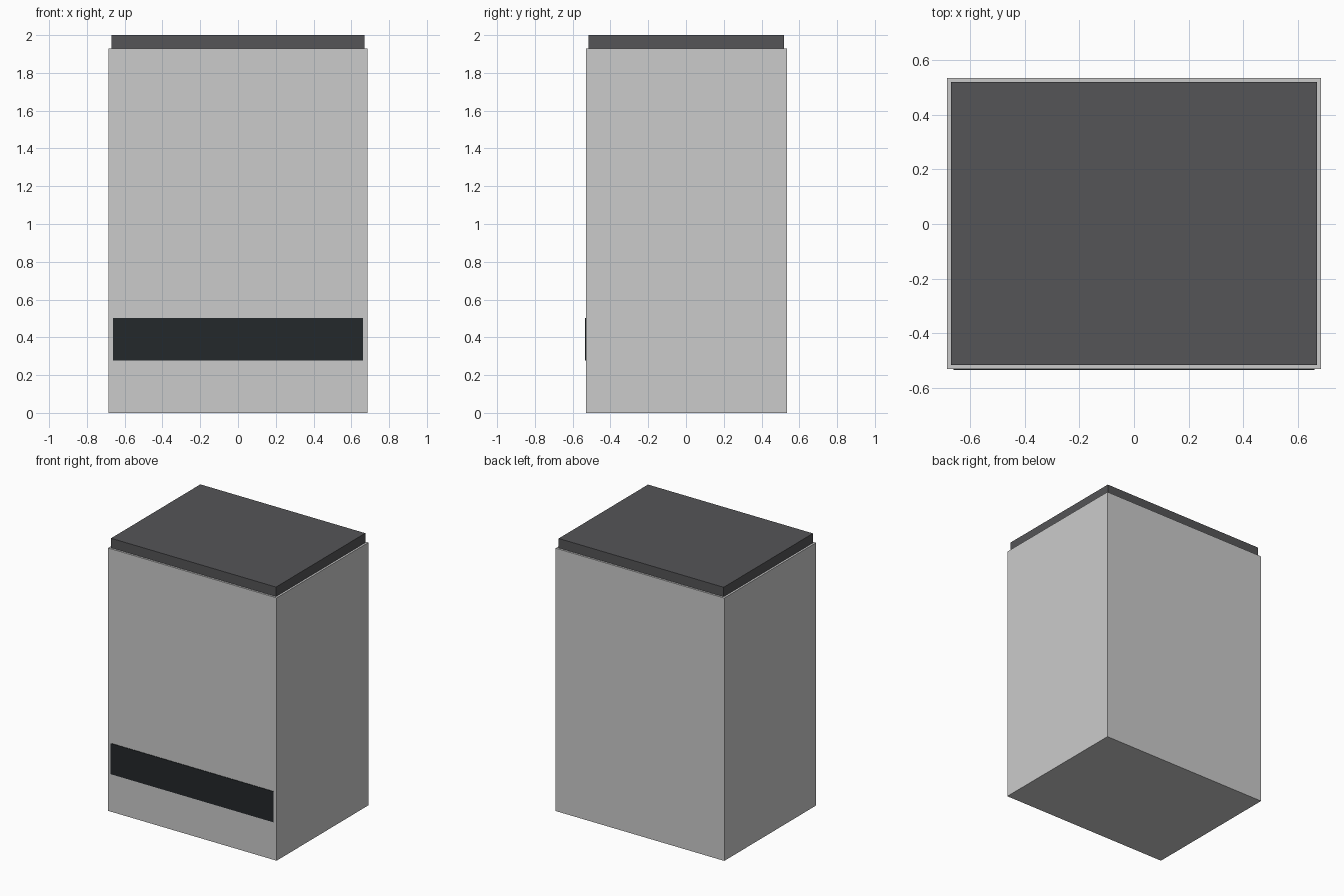
import bpy
import bmesh
from mathutils import Matrix, Vector

if "Cube" in bpy.data.objects:
    bpy.data.objects.remove(bpy.data.objects["Cube"])


def material(name, color):
    mat = bpy.data.materials.new(name)
    mat.diffuse_color = (*color, 1.0)
    mat.use_nodes = True
    mat.node_tree.nodes["Principled BSDF"].inputs["Base Color"].default_value = mat.diffuse_color
    return mat


def box(name, low, high, mat=None):
    """Flat-faced box between two opposite corners."""
    low, high = Vector(low), Vector(high)
    mesh = bpy.data.meshes.new(name)
    bm = bmesh.new()
    place = Matrix.Translation((low + high) / 2) @ Matrix.Diagonal((*(high - low), 1))
    bmesh.ops.create_cube(bm, size=1, matrix=place)
    bm.to_mesh(mesh)
    bm.free()
    obj = bpy.data.objects.new(name, mesh)
    bpy.context.collection.objects.link(obj)
    if mat:
        mesh.materials.append(mat)
    return obj


lid_grey = material("lid_grey", (0.09, 0.09, 0.095))
strip_black = material("strip_black", (0.017, 0.021, 0.024))

# Cabinet body
box("cabinet_body", (-0.685, -0.53, 0), (0.685, 0.534, 1.93))

# Slightly inset top cover
box("top_cover", (-0.67, -0.516, 1.93), (0.67, 0.52, 2.0), lid_grey)

# Dark strip on the front face
box("front_strip", (-0.661, -0.534, 0.277), (0.661, -0.53, 0.503), strip_black)
